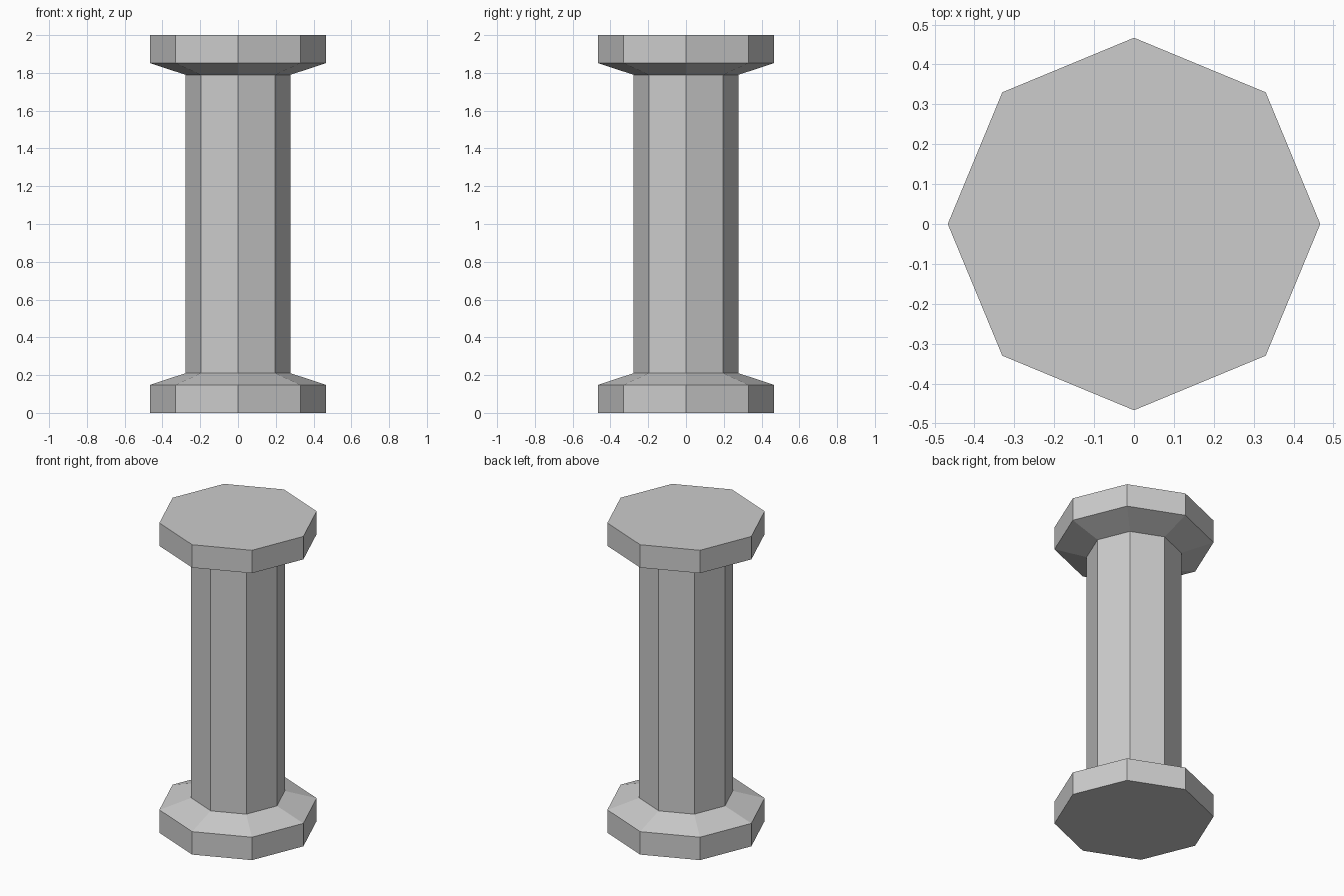
import bpy, bmesh, math

if "Cube" in bpy.data.objects:
    bpy.data.objects.remove(bpy.data.objects["Cube"])

SIDES = 8

stone = bpy.data.materials.new("light grey stone")
stone.diffuse_color = (0.604, 0.604, 0.604, 1)
stone.use_nodes = True
stone.node_tree.nodes["Principled BSDF"].inputs["Base Color"].default_value = stone.diffuse_color


def lathe(name, profile):
    """Closed octagonal solid from (radius, height) rings, flat shaded."""
    bm = bmesh.new()
    rings = []
    for r, z in profile:
        rings.append([bm.verts.new((r * math.cos(math.tau * i / SIDES),
                                    r * math.sin(math.tau * i / SIDES), z))
                      for i in range(SIDES)])
    for lo, hi in zip(rings, rings[1:]):
        for i in range(SIDES):
            j = (i + 1) % SIDES
            bm.faces.new((lo[i], lo[j], hi[j], hi[i]))
    bm.faces.new(rings[0][::-1])
    bm.faces.new(rings[-1])
    mesh = bpy.data.meshes.new(name)
    bm.to_mesh(mesh)
    bm.free()
    mesh.materials.append(stone)
    obj = bpy.data.objects.new(name, mesh)
    bpy.context.collection.objects.link(obj)
    return obj


# Whole pillar: base slab, lower slope, shaft, upper slope, top slab
R_SLAB, R_SHAFT, HEIGHT = 0.467, 0.278, 2.0
lower = [(R_SLAB, 0), (R_SLAB, 0.148), (R_SHAFT, 0.21)]
upper = [(r, HEIGHT - z) for r, z in reversed(lower)]
lathe("octagonal_pillar", lower + upper)
